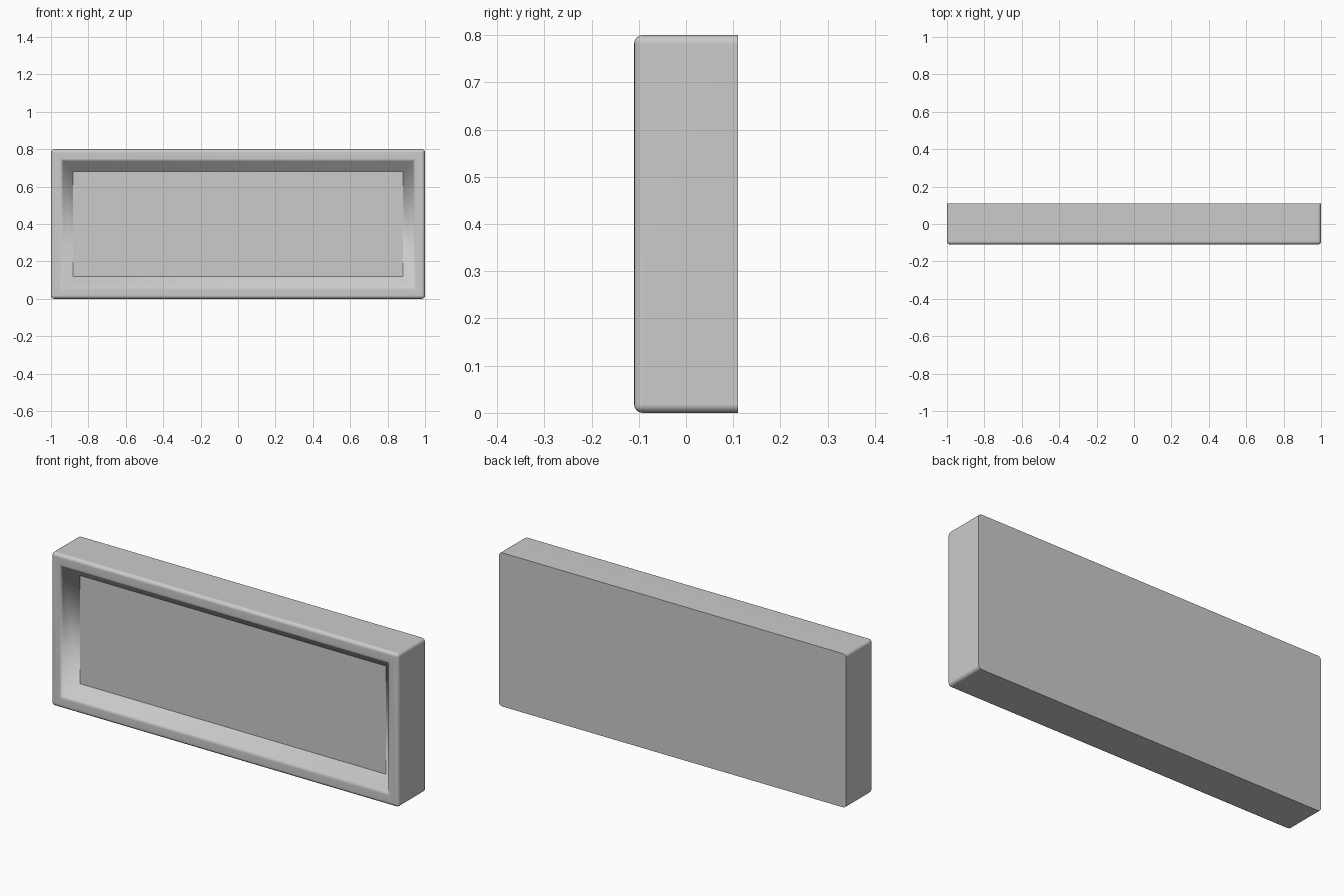
import bpy, bmesh
from mathutils import Vector

if "Cube" in bpy.data.objects:
    bpy.data.objects.remove(bpy.data.objects["Cube"])

W, D, H = 2.0, 0.22, 0.8      # overall size
R = 0.018                     # outer edge rounding
RIM, SLOPE, DEPTH = 0.075, 0.085, 0.07


def front_face(bm):
    """Largest face pointing at the viewer (-y)."""
    return max((f for f in bm.faces if f.normal.y < -0.99),
               key=lambda f: len(f.verts) == 4 and f.calc_area())


bm = bmesh.new()
bmesh.ops.create_cube(bm, size=1)
bmesh.ops.scale(bm, vec=(W, D, H), verts=bm.verts)
bmesh.ops.translate(bm, vec=(0, 0, H / 2), verts=bm.verts)

# Rounded outer edges, with the back rim left sharp
edges = [e for e in bm.edges if not all(v.co.y > 0 for v in e.verts)]
bmesh.ops.bevel(bm, geom=edges, offset=R, offset_type='OFFSET',
                segments=4, profile=0.5, affect='EDGES')
bm.normal_update()

# Flat rim, then sloped recess walls down to the panel
panel = front_face(bm)
bmesh.ops.inset_individual(bm, faces=[panel], thickness=RIM - R)
opening = list(panel.edges)
bmesh.ops.inset_individual(bm, faces=[panel], thickness=SLOPE, depth=-DEPTH)
bm.normal_update()
for f in bm.faces:
    f.smooth = True
for e in panel.edges:
    e.smooth = False

# Soften the lip of the recess
bmesh.ops.bevel(bm, geom=opening, offset=0.008, offset_type='OFFSET',
                segments=2, profile=0.5, affect='EDGES')
bm.normal_update()
for f in bm.faces:
    f.smooth = True
for e in bm.edges:
    if all(abs(v.co.y - D / 2) < 1e-4 for v in e.verts):
        e.smooth = False

mesh = bpy.data.meshes.new("framed_panel")
bm.to_mesh(mesh)
bm.free()
obj = bpy.data.objects.new("framed_panel", mesh)
bpy.context.collection.objects.link(obj)

# Keep the broad faces flat while the roundings shade smoothly
wn = obj.modifiers.new("flat_faces", 'WEIGHTED_NORMAL')
wn.keep_sharp = True
